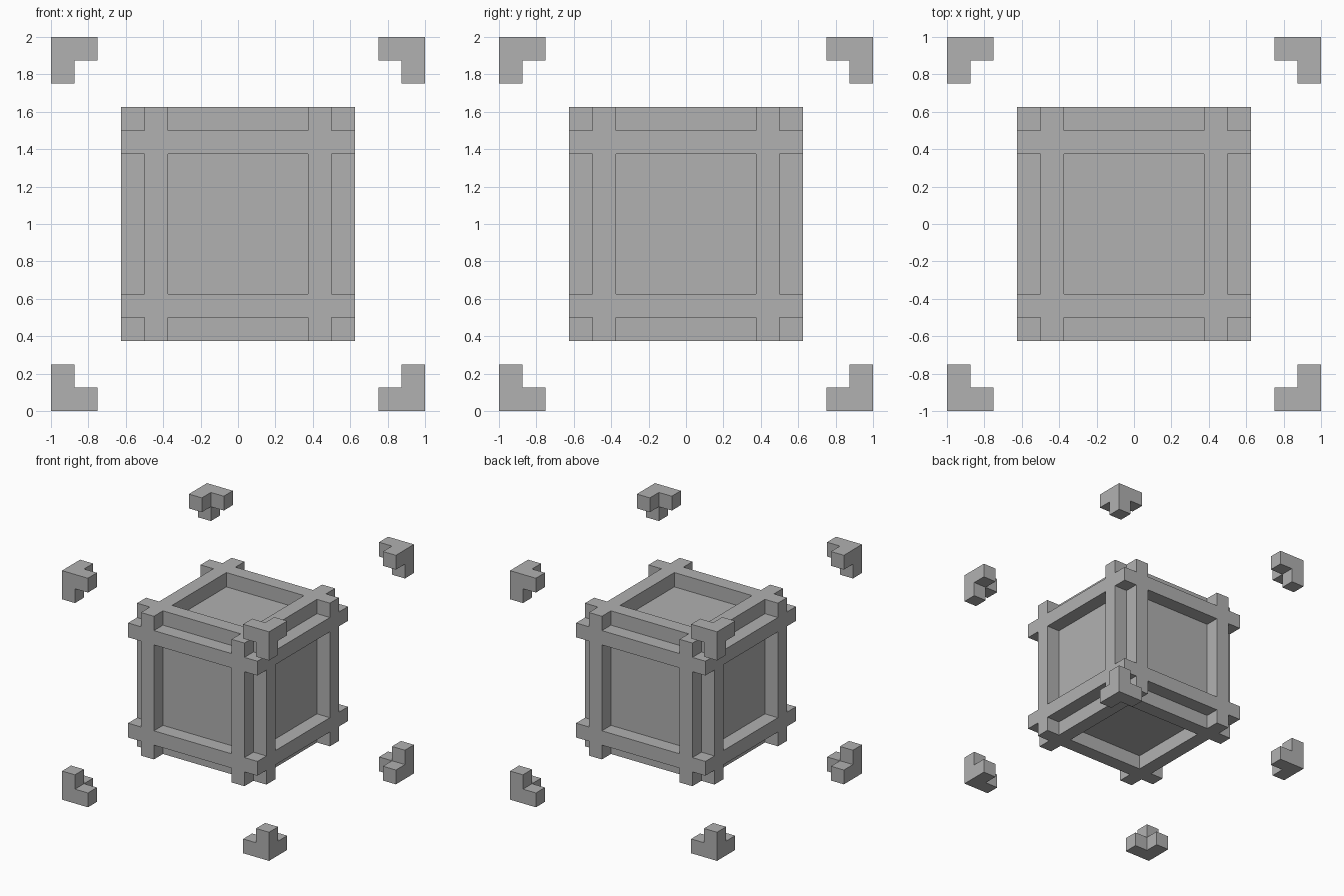
import bpy
import bmesh
from itertools import product

if "Cube" in bpy.data.objects:
    bpy.data.objects.remove(bpy.data.objects["Cube"], do_unlink=True)

grey = bpy.data.materials.new("plain grey")
grey.use_nodes = True
COLOUR = (0.44, 0.44, 0.44, 1)
grey.diffuse_color = COLOUR
grey.node_tree.nodes["Principled BSDF"].inputs["Base Color"].default_value = COLOUR


def skin(name, lines, own, solid):
    """Outer faces of the cells in own, where they do not touch a solid cell.

    lines holds the sorted cell boundaries on each of the three axes."""
    bm = bmesh.new()
    verts = {}

    def vert(key):
        if key not in verts:
            verts[key] = bm.verts.new([lines[a][key[a]] for a in range(3)])
        return verts[key]

    for cell in own:
        for axis, side in product(range(3), (0, 1)):
            beside = list(cell)
            beside[axis] += 2 * side - 1
            if tuple(beside) in solid:
                continue
            loop = []
            for u, v in ((0, 0), (1, 0), (1, 1), (0, 1)):
                key = list(cell)
                key[axis] += side
                key[(axis + 1) % 3] += u
                key[(axis + 2) % 3] += v
                loop.append(vert(tuple(key)))
            bm.faces.new(loop if side else loop[::-1])
    mesh = bpy.data.meshes.new(name)
    bm.to_mesh(mesh)
    bm.free()
    mesh.materials.append(grey)
    obj = bpy.data.objects.new(name, mesh)
    obj.location.z = 1
    bpy.context.collection.objects.link(obj)
    return obj


# Central cube: recessed panels under crossing bars that overhang at the edges
steps = (-0.625, -0.5, -0.375, 0.375, 0.5, 0.625)
cells = list(product(range(5), repeat=3))
core = {c for c in cells if all(0 < i < 4 for i in c)}
bars = {c for c in cells if {0, 4} & set(c) and {1, 3} & set(c)}
skin("face_panels", [steps] * 3, core, core | bars)
skin("crossing_bars", [steps] * 3, bars, core | bars)

# Eight floating corner brackets, each a corner block with three short arms
for signs in product((-1, 1), repeat=3):
    lines = [sorted(s * d for d in (0.75, 0.875, 1)) for s in signs]
    outer = [int(s > 0) for s in signs]
    bracket = {c for c in product((0, 1), repeat=3)
               if sum(i == o for i, o in zip(c, outer)) >= 2}
    name = "_".join(("top" if signs[2] > 0 else "bottom",
                     "back" if signs[1] > 0 else "front",
                     "left" if signs[0] > 0 else "right", "corner_bracket"))
    skin(name, lines, bracket, bracket)
